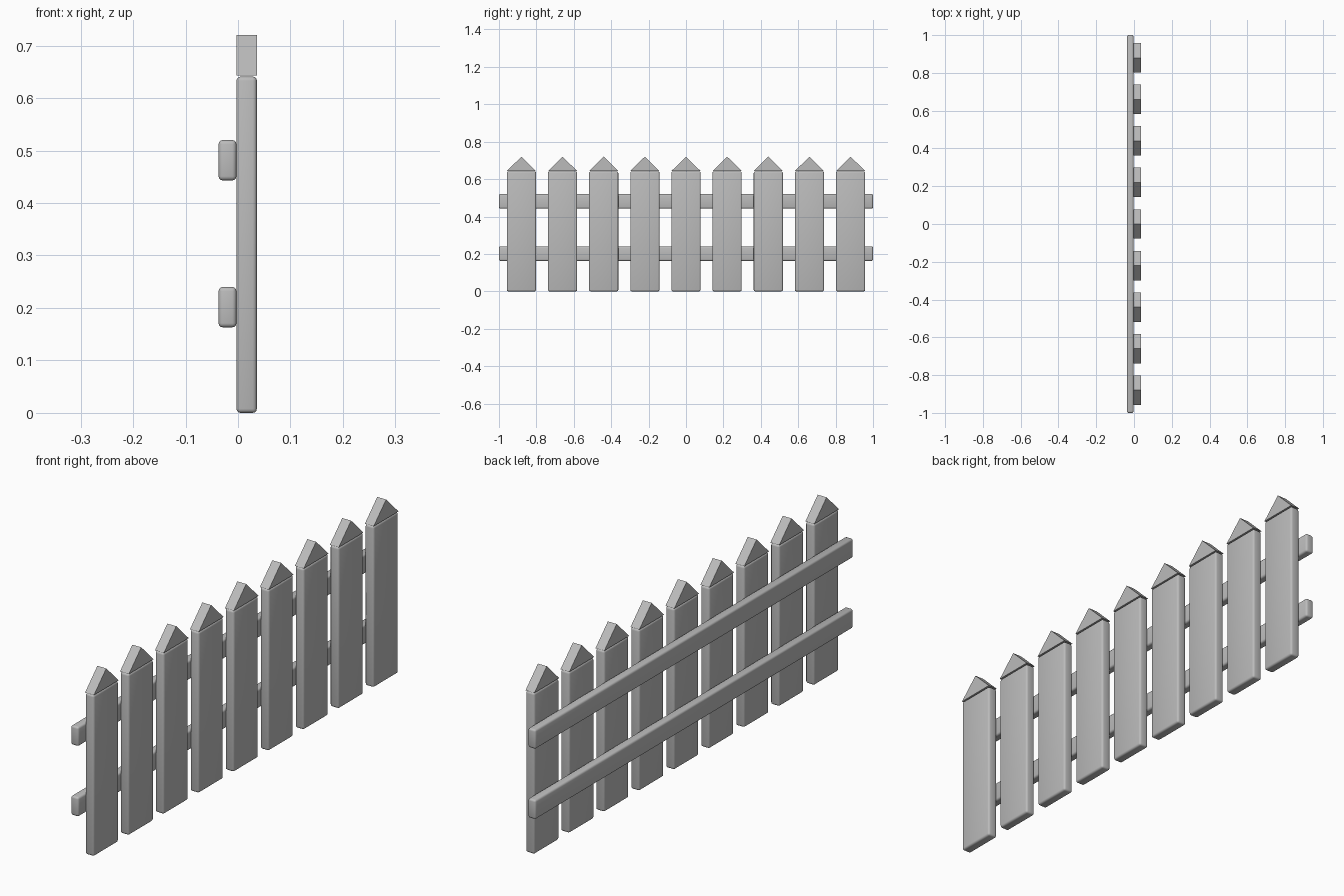
import bpy
import bmesh

cube = bpy.data.objects.get("Cube")
if cube:
    bpy.data.objects.remove(cube, do_unlink=True)

grey = bpy.data.materials.new("plain_grey")
grey.use_nodes = True
COLOUR = (0.5, 0.5, 0.5, 1)
grey.diffuse_color = COLOUR
grey.node_tree.nodes["Principled BSDF"].inputs["Base Color"].default_value = COLOUR


def add_object(name, bm, smooth):
    bmesh.ops.recalc_face_normals(bm, faces=bm.faces)
    for face in bm.faces:
        face.smooth = smooth
    mesh = bpy.data.meshes.new(name)
    bm.to_mesh(mesh)
    bm.free()
    mesh.materials.append(grey)
    obj = bpy.data.objects.new(name, mesh)
    bpy.context.collection.objects.link(obj)
    return obj


def rounded_board(name, low, high):
    """Box between two corners, with softly rounded edges."""
    bm = bmesh.new()
    bmesh.ops.create_cube(bm, size=1)
    for v in bm.verts:
        v.co = [(a + b) / 2 + c * (b - a) for a, b, c in zip(low, high, v.co)]
    obj = add_object(name, bm, True)
    bevel = obj.modifiers.new("rounded_edges", 'BEVEL')
    bevel.width = 0.008
    bevel.segments = 3


def pointed_cap(name, y, half, x0, x1, z0, z1):
    """Triangular prism with its ridge running front to back of the picket."""
    bm = bmesh.new()
    outline = [(y - half, z0), (y + half, z0), (y, z1)]
    face = bm.faces.new([bm.verts.new((x0, py, pz)) for py, pz in outline])
    side = bmesh.ops.extrude_face_region(bm, geom=[face])["geom"]
    for v in side:
        if isinstance(v, bmesh.types.BMVert):
            v.co.x = x1
    add_object(name, bm, False)


# Pickets with pointed caps
COUNT, SPACING, HALF = 9, 0.22, 0.078
X0, X1 = -0.003, 0.036
for i in range(COUNT):
    y = (i - (COUNT - 1) / 2) * SPACING
    rounded_board(f"picket_{i + 1}", (X0, y - HALF, 0), (X1, y + HALF, 0.641))
    pointed_cap(f"picket_cap_{i + 1}", y, HALF, X0, X1, 0.643, 0.72)

# Horizontal rails behind the pickets
for name, z in (("lower_rail", 0.163), ("upper_rail", 0.443)):
    rounded_board(name, (-0.037, -1, z), (X0, 1, z + 0.077))
